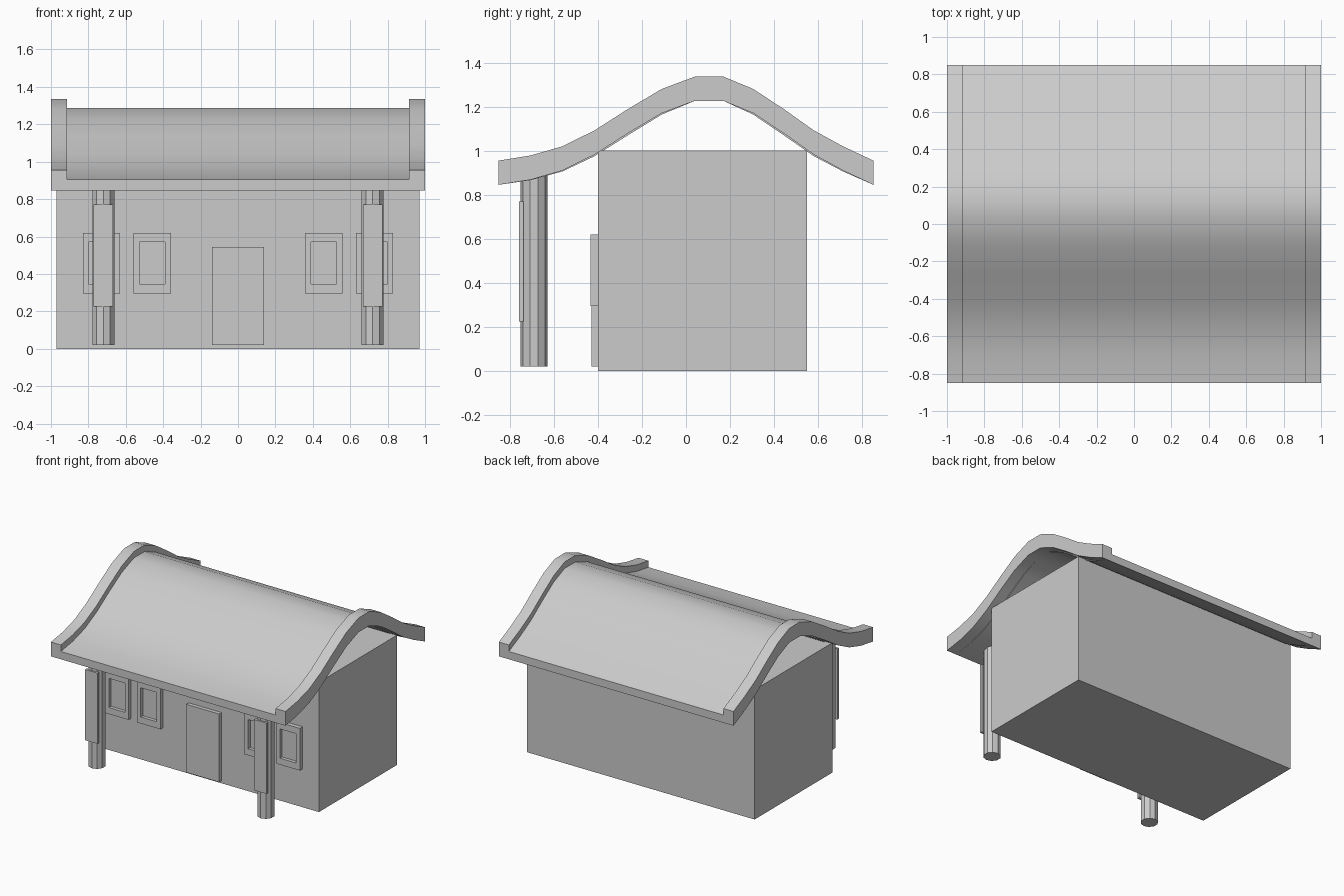
import bpy, bmesh, math

if "Cube" in bpy.data.objects:
    bpy.data.objects.remove(bpy.data.objects["Cube"])

def finish(name, bm, smooth=False):
    bmesh.ops.recalc_face_normals(bm, faces=bm.faces)
    me = bpy.data.meshes.new(name)
    bm.to_mesh(me)
    bm.free()
    ob = bpy.data.objects.new(name, me)
    bpy.context.collection.objects.link(ob)
    if smooth:
        bpy.ops.object.select_all(action='DESELECT')
        ob.select_set(True)
        bpy.context.view_layer.objects.active = ob
        bpy.ops.object.shade_smooth_by_angle(angle=math.radians(35))
    return ob

def box_bm(x0, x1, y0, y1, z0, z1):
    bm = bmesh.new()
    bmesh.ops.create_cube(bm, size=1)
    for v in bm.verts:
        v.co = (x0 + (v.co.x + .5) * (x1 - x0),
                y0 + (v.co.y + .5) * (y1 - y0),
                z0 + (v.co.z + .5) * (z1 - z0))
    return bm

def box(name, *b):
    return finish(name, box_bm(*b))

def sweep(name, lower, upper, x0, x1):
    """Closed strip between two (y, z) curves, extended along x."""
    bm = bmesh.new()
    rows = [[bm.verts.new((x, y, z)) for x, (y, z) in
             ((x0, lo), (x1, lo), (x1, up), (x0, up))]
            for lo, up in zip(lower, upper)]
    for a, b in zip(rows, rows[1:]):
        for i in range(4):
            j = (i + 1) % 4
            bm.faces.new((a[i], a[j], b[j], b[i]))
    bm.faces.new(rows[0])
    bm.faces.new(rows[-1])
    return finish(name, bm, True)

# Underside curve of the roof, front eave to back eave (y, z)
curve = [(-.85, .845), (-.705, .868), (-.56, .91), (-.415, .982), (-.265, 1.078),
         (-.11, 1.17), (.04, 1.226), (.17, 1.226), (.305, 1.17), (.445, 1.078),
         (.58, .982), (.71, .911), (.85, .845)]

# Roof panel, slightly thicker along the slopes
sag = [0, .002, .004, .007, .009, .006, 0, 0, .006, .009, .007, .004, 0]
sweep("roof", [(y, z - s) for (y, z), s in zip(curve, sag)],
      [(y, z + .06) for y, z in curve], -.915, .915)

# House body
box("house_body", -.97, .97, -.40, .55, 0, 1.0)

# Door
box("door", -.14, .14, -.43, -.39, .02, .545)

for s, side in ((-1, "left"), (1, "right")):
    # Gable end boards
    x0, x1 = sorted((s * .915, s * 1.0))
    sweep("gable_board_" + side, curve, [(y, z + .11) for y, z in curve], x0, x1)

    # Ten-sided porch columns
    bm = bmesh.new()
    n = 10
    rings = [[bm.verts.new((s * .72 + .062 * math.sin(2 * math.pi * i / n),
                            -.69 + .062 * math.cos(2 * math.pi * i / n), z))
              for i in range(n)] for z in (.02, .90)]
    for i in range(n):
        j = (i + 1) % n
        bm.faces.new((rings[0][i], rings[0][j], rings[1][j], rings[1][i]))
    for r in rings:
        bm.faces.new(r)
    finish("column_" + side, bm)

    # Hanging plaques on the columns
    box("plaque_" + side, s * .72 - .053, s * .72 + .053, -.759, -.738, .225, .77)

    # Windows with recessed panes
    for k, cx in enumerate((.458, .73)):
        c = s * cx
        bm = box_bm(c - .1, c + .1, -.433, -.395, .295, .62)
        bm.normal_update()
        front = min(bm.faces, key=lambda f: f.calc_center_median().y)
        bmesh.ops.inset_region(bm, faces=[front], thickness=.035)
        for v in front.verts:
            v.co.x = c + math.copysign(.068, v.co.x - c)
            v.co.z = .345 if v.co.z < .45 else .57
        pane = bmesh.ops.extrude_face_region(bm, geom=[front])
        bmesh.ops.translate(bm, vec=(0, .026, 0),
                            verts=[g for g in pane["geom"] if isinstance(g, bmesh.types.BMVert)])
        if front.is_valid:
            bmesh.ops.delete(bm, geom=[front], context='FACES_ONLY')
        finish(f"window_{side}_{k + 1}", bm)
